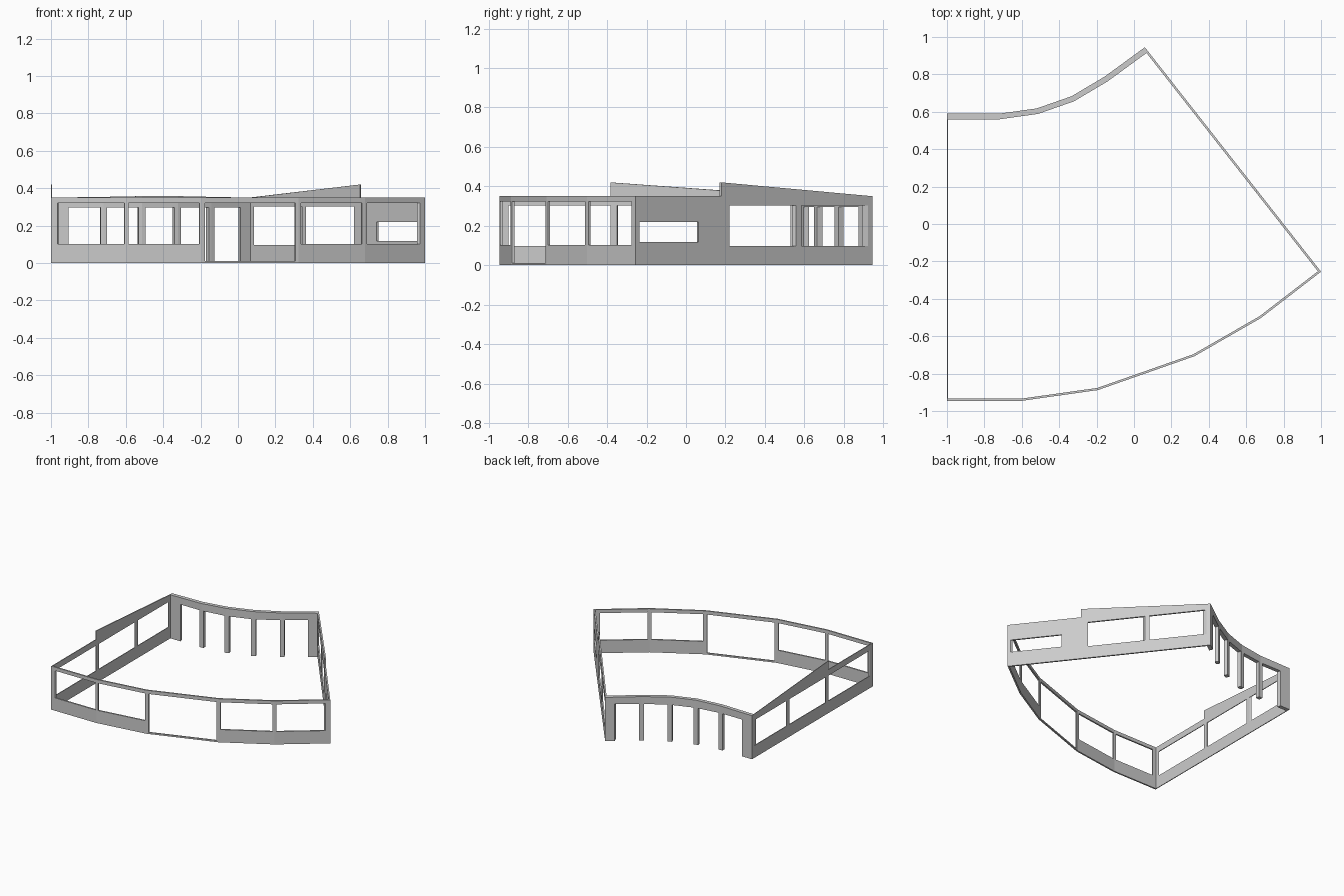
import bpy, bmesh
from mathutils import Vector
from mathutils.geometry import tessellate_polygon, intersect_line_line_2d

if "Cube" in bpy.data.objects:
    bpy.data.objects.remove(bpy.data.objects["Cube"])

H = 0.35  # standard wall height

# Building footprint (outer corners, counter-clockwise) and wall thickness per edge
RING = [Vector(p) for p in (
    (-1, -0.945), (-0.597, -0.945), (-0.193, -0.888), (0.323, -0.707), (0.678, -0.503), (1, -0.255),
    (0.058, 0.945), (-0.157, 0.788), (-0.334, 0.683), (-0.52, 0.618), (-0.72, 0.59), (-1, 0.59))]
N = len(RING)
THICK = [0.012] * 6 + [0.03] * 5 + [0.006]


def offset_line(i):
    """Edge i shifted inward and lengthened, for finding mitred corners."""
    p, q = RING[i % N], RING[(i + 1) % N]
    d = (q - p).normalized()
    n = Vector((-d.y, d.x)) * THICK[i % N]
    return p + n, d


def inner_corner(i):
    (a, d), (b, e) = offset_line(i - 1), offset_line(i)
    cross = d.x * e.y - d.y * e.x
    t = ((b - a).x * e.y - (b - a).y * e.x) / cross
    return a + d * t


INNER = [inner_corner(i) for i in range(N)]


def add_panel(bm, i, outline, holes=(), open_start=False, open_end=False):
    """Mitred wall slab on edge i; loops are (fraction along the edge, height)."""
    j = (i + 1) % N
    loops = [outline] + [[(a, lo), (b, lo), (b, hi), (a, hi)] for a, b, lo, hi in holes]
    flat = [Vector((u, z, 0)) for lp in loops for u, z in lp]
    tris = tessellate_polygon([[Vector((u, z, 0)) for u, z in lp] for lp in loops])
    sides = []
    for ring in (RING, INNER):
        vs = [bm.verts.new((*ring[i].lerp(ring[j], v.x), v.y)) for v in flat]
        for t in tris:
            bm.faces.new([vs[k] for k in t])
        sides.append(vs)
    base = 0
    for lp in loops:
        for k in range(len(lp)):
            a, b = base + k, base + (k + 1) % len(lp)
            ua, ub = flat[a].x, flat[b].x
            # no hidden faces where panels of one wall meet
            if (open_start and ua == ub == 0) or (open_end and ua == ub == 1):
                continue
            bm.faces.new((sides[0][a], sides[0][b], sides[1][b], sides[1][a]))
        base += len(lp)


def finish(bm, name):
    bmesh.ops.remove_doubles(bm, verts=bm.verts, dist=1e-5)
    bmesh.ops.recalc_face_normals(bm, faces=bm.faces)
    me = bpy.data.meshes.new(name)
    bm.to_mesh(me)
    bm.free()
    bpy.context.collection.objects.link(bpy.data.objects.new(name, me))


def frac(i, value, axis):
    """World x (axis 0) or y (axis 1) turned into a fraction along edge i."""
    p, q = RING[i], RING[(i + 1) % N]
    return (value - p[axis]) / (q[axis] - p[axis])


# Faceted front wall: one opening per facet, full-height in the middle
bm = bmesh.new()
front = [(-0.966, -0.608, 0.103), (-0.585, -0.206, 0.103), (-0.177, 0.308, 0.012),
         (0.336, 0.664, 0.103), (0.69, 0.972, 0.103)]
for i, (x0, x1, sill) in enumerate(front):
    add_panel(bm, i, [(0, 0), (1, 0), (1, H), (0, H)],
              [(frac(i, x0, 0), frac(i, x1, 0), sill, 0.322)], i > 0, i < 4)
finish(bm, "front_wall")

# Right wall with stepped, sloping parapet
bm = bmesh.new()
s = frac(5, 0.18, 1)
add_panel(bm, 5, [(0, 0), (1, 0), (1, H), (s, 0.42), (s, H), (0, H)],
          [(frac(5, a, 1), frac(5, b, 1), lo, hi) for a, b, lo, hi in
           ((-0.237, 0.063, 0.118, 0.22), (0.22, 0.557, 0.098, 0.302), (0.585, 0.922, 0.098, 0.302))])
finish(bm, "right_wall")

# Curved back colonnade: lintel, slim columns at the bends, wide end piers
bm = bmesh.new()
tops = [H, 0.354, 0.358, 0.358, 0.354, H]
for k in range(5):
    i = 6 + k
    length = (RING[(i + 1) % N] - RING[i]).length
    a = (0.07 if k == 0 else 0.0175) / length
    b = 1 - (0.09 if k == 4 else 0.0175) / length
    add_panel(bm, i, [(0, 0), (a, 0), (a, 0.296), (b, 0.296), (b, 0), (1, 0),
                      (1, tops[k + 1]), (0, tops[k])], (), k > 0, k < 4)
finish(bm, "back_colonnade")

# Left wall with stepped, sloping parapet
bm = bmesh.new()
s = frac(11, -0.38, 1)
add_panel(bm, 11, [(0, 0), (1, 0), (1, H), (s, H), (s, 0.42), (0, H)],
          [(frac(11, a, 1), frac(11, b, 1), 0.098, 0.302) for a, b in
           ((0.56, 0.155), (0.12, -0.345), (-0.38, -0.91))])
finish(bm, "left_wall")
